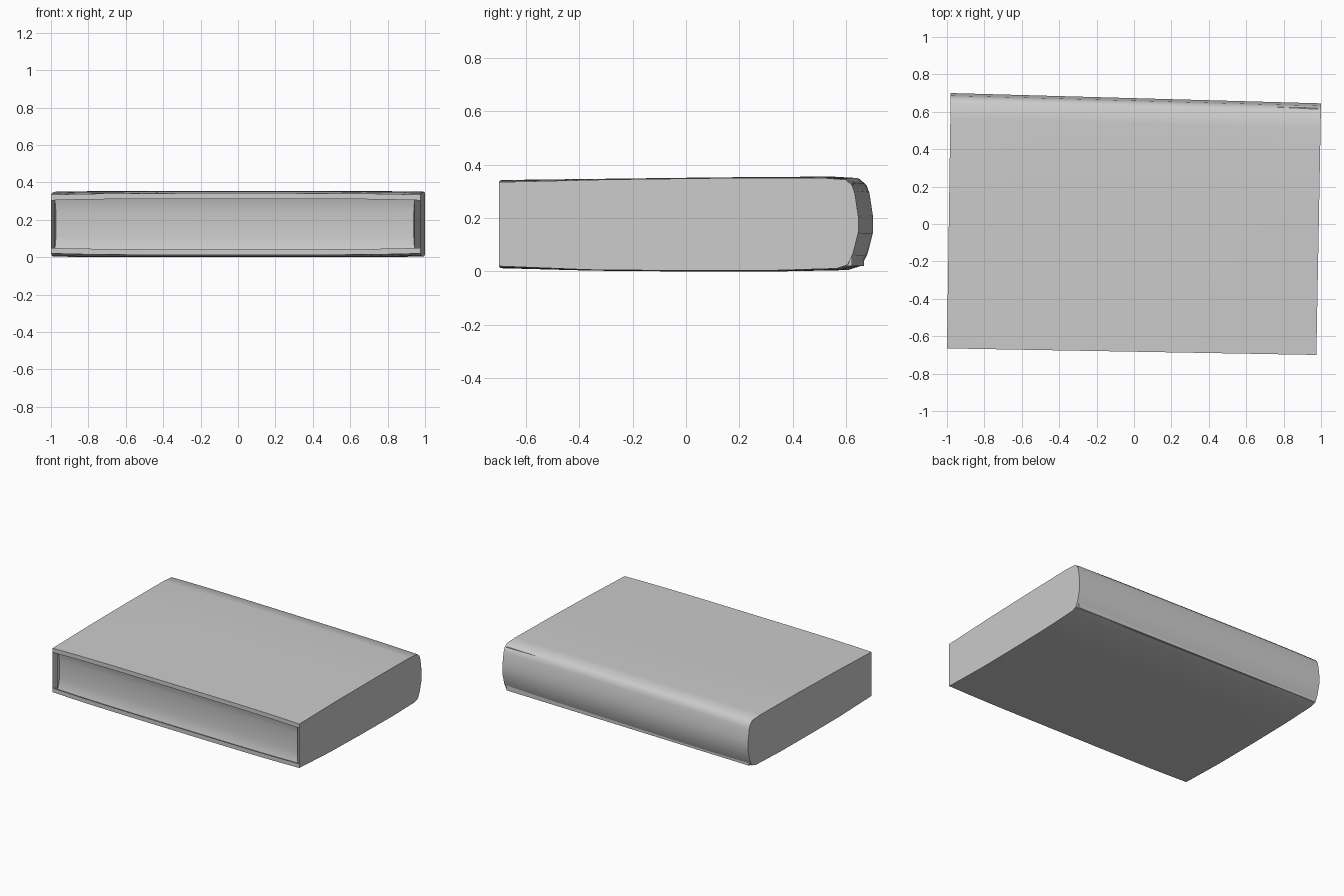
import bpy, bmesh
from math import radians

cube = bpy.data.objects.get("Cube")
if cube:
    bpy.data.objects.remove(cube, do_unlink=True)

grey = bpy.data.materials.new("plain grey")
grey.use_nodes = True
colour = (0.6, 0.6, 0.6, 1)
grey.diffuse_color = colour
grey.node_tree.nodes["Principled BSDF"].inputs["Base Color"].default_value = colour

STEPS = 12


def skew(u, v, corners):
    """Blend the four plan corners; u and v run from 0 to 1."""
    fl, fr, br, bl = corners
    return [(1 - v) * ((1 - u) * fl[i] + u * fr[i]) + v * ((1 - u) * bl[i] + u * br[i])
            for i in range(2)]


def loft(name, profile, corners, bow=0.0, hollow=0.0):
    """Sweep a closed (v, z) profile from end to end across a skewed plan."""
    bm = bmesh.new()
    rings = []
    for s in range(STEPS + 1):
        u = s / STEPS
        ring = []
        for v, z in profile:
            # Ends and fore edge are slightly hollow halfway up the block
            mid = max(0, 1 - abs(z - 0.175) / 0.15)
            uu = u + hollow * mid * (1 - 2 * u)
            vv = v + hollow * mid * (v < 0.1)
            x, y = skew(uu, vv, corners)
            # Boards bow gently, with their corners drawn inward
            edge = (2 * u - 1) ** 4 * (0.4 + 0.6 * (2 * v - 1) ** 4)
            z += bow * edge * (-1 if z > 0.175 else 1)
            ring.append(bm.verts.new((x, y, z)))
        rings.append(ring)
    count = len(profile)
    for a, b in zip(rings, rings[1:]):
        for i in range(count):
            j = (i + 1) % count
            bm.faces.new((a[i], a[j], b[j], b[i]))
    caps = [bm.faces.new(rings[0]), bm.faces.new(rings[-1])]
    bmesh.ops.triangulate(bm, faces=caps)
    bmesh.ops.recalc_face_normals(bm, faces=bm.faces)
    mesh = bpy.data.meshes.new(name)
    bm.to_mesh(mesh)
    bm.free()
    mesh.materials.append(grey)
    obj = bpy.data.objects.new(name, mesh)
    bpy.context.collection.objects.link(obj)
    bpy.ops.object.select_all(action="DESELECT")
    obj.select_set(True)
    bpy.context.view_layer.objects.active = obj
    bpy.ops.object.shade_smooth_by_angle(angle=radians(40))
    return obj


# Wraparound cover: lower board, rounded spine, upper board
outer = [(0, 0.012), (0.25, 0.003), (0.5, 0), (0.75, 0), (0.94, 0.005), (0.97, 0.018),
         (0.985, 0.06), (1, 0.14), (1, 0.21), (0.99, 0.3), (0.982, 0.33), (0.965, 0.35),
         (0.9, 0.355), (0.6, 0.352), (0.3, 0.347), (0, 0.342)]
inner = [(0, 0.312), (0.03, 0.325), (0.955, 0.33), (0.965, 0.3),
         (0.965, 0.06), (0.955, 0.025), (0.03, 0.025), (0, 0.042)]
loft("cover", outer + inner, [(-1, -0.665), (0.975, -0.7), (1, 0.645), (-0.98, 0.7)], bow=0.008)

# Page block, set back from the fore edge and flaring where it meets the boards
fore = [(0, 0.33), (0.008, 0.3), (0.012, 0.24), (0.012, 0.11), (0.008, 0.05), (0, 0.02)]
back = [(1, 0.02), (1, 0.1), (1, 0.25), (1, 0.33)]
loft("pages", fore + back, [(-0.98, -0.645), (0.945, -0.68), (0.985, 0.62), (-0.965, 0.665)],
     hollow=0.006)
